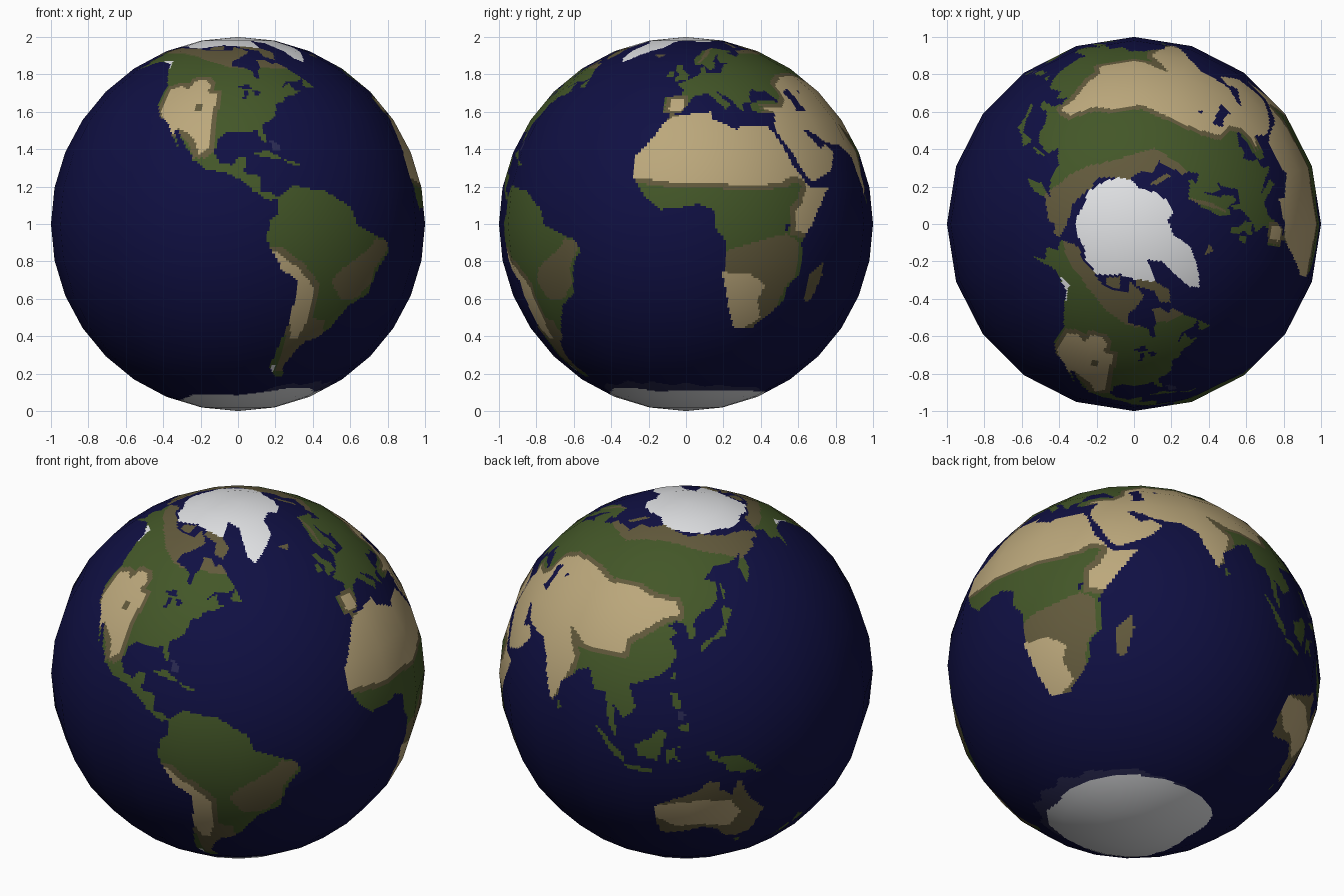
import bpy, math

# Faceted 20 x 16 ball; every facet is cut into a fine grid so the map can be painted face by face
SEGS, RINGS, SU, SV = 20, 16, 20, 16
COLS, ROWS = SEGS * SU, RINGS * SV
OCEAN, SHALLOW, FOREST, SCRUB, DESERT, ICE = range(6)
PALETTE = [("ocean navy", (0.005, 0.005, 0.056)), ("shallow sea", (0.023, 0.023, 0.085)),
           ("forest green", (0.056, 0.094, 0.021)), ("scrub brown", (0.122, 0.101, 0.045)),
           ("desert tan", (0.50, 0.39, 0.20)), ("ice white", (0.80, 0.81, 0.83))]
LAND = (FOREST, SCRUB, DESERT)
grid = [[OCEAN] * COLS for _ in range(ROWS)]


def paint(colour, pts, over=None):
    """Fill a (longitude, latitude) outline on the grid, optionally only over given colours."""
    for j in range(ROWS):
        lat = -90 + (j + 0.5) * 180 / ROWS
        xs = sorted(x0 + (lat - y0) * (x1 - x0) / (y1 - y0)
                    for (x0, y0), (x1, y1) in zip(pts, pts[1:] + pts[:1]) if (y0 > lat) != (y1 > lat))
        for a, b in zip(xs[::2], xs[1::2]):
            lo = max(0, math.ceil((a + 180) * COLS / 360 - 0.5))
            hi = min(COLS, math.ceil((b + 180) * COLS / 360 - 0.5))
            for i in range(lo, hi):
                if over is None or grid[j][i] in over:
                    grid[j][i] = colour


# North America
paint(FOREST, [(-168, 66), (-162, 70), (-156, 71), (-141, 70), (-128, 70), (-115, 68), (-95, 68), (-94, 72),
               (-85, 69), (-82, 67), (-87, 64), (-94, 61), (-94, 58), (-88, 57), (-82, 55), (-82, 52), (-79, 51),
               (-79, 55), (-77, 57), (-78, 62), (-73, 62), (-69, 59), (-65, 60), (-61, 56), (-56, 52), (-60, 50),
               (-66, 50), (-70, 47), (-65, 49), (-64, 46), (-60, 46), (-66, 43.5), (-70, 43), (-70, 41.5),
               (-74, 40.5), (-76, 35), (-81, 32), (-80, 25.5), (-82, 27), (-83, 30), (-89, 29.5), (-94, 29.5),
               (-97, 27.5), (-98, 22), (-106, 22), (-112, 30), (-114, 31), (-110, 23), (-115, 30), (-117, 33),
               (-121, 35), (-124, 40), (-124, 48), (-130, 54), (-135, 59), (-145, 60.5), (-152, 60), (-158, 57),
               (-163, 55), (-158, 59), (-165, 61), (-161, 64.5)])
# Central and South America
paint(FOREST, [(-106, 22.5), (-98, 22.5), (-96, 19), (-92, 18.5), (-90, 21), (-87, 21), (-88, 16), (-83, 15),
               (-83, 10), (-79, 9.5), (-77, 8), (-80, 7.3), (-85, 10), (-88, 13), (-94, 16), (-100, 17), (-105, 20)])
paint(FOREST, [(-77, 8.5), (-72, 12), (-68, 11), (-62, 10.5), (-52, 5), (-50, 0), (-44, -2.5), (-37, -5),
               (-35, -8), (-39, -14), (-41, -22), (-48, -26), (-54, -34), (-58, -38), (-62, -39), (-65, -43),
               (-68, -50), (-65, -55), (-70, -55), (-75, -50), (-73, -40), (-71, -30), (-70, -18), (-76, -14),
               (-81, -5), (-80, 1), (-77, 4), (-78, 8)])
# Africa
paint(FOREST, [(-17, 21), (-17, 14.5), (-13, 8.5), (-8, 4.5), (-2, 5), (4, 6.3), (9, 4), (9, -1), (13, -6),
               (12, -16), (15, -27), (18, -34), (25, -34), (32, -28), (35, -24), (35, -20), (40, -15), (39, -6),
               (43, 0), (51, 11), (43, 11.5), (37, 19), (33, 29.5), (31, 31.5), (20, 32), (19, 30), (15, 32),
               (10, 34), (10, 37), (0, 36), (-6, 35.5), (-10, 30)])
# Europe
paint(FOREST, [(-9, 37), (-9, 43), (-2, 43.5), (-1, 46), (-4.5, 48.5), (2, 51), (8, 54), (8, 57), (10.5, 57.5),
               (11, 54), (19, 54.5), (21, 57), (24, 59), (30, 60), (22, 60), (22, 63), (25, 65.5), (21, 64),
               (17, 61), (18, 59.5), (16, 56.5), (13, 55.5), (10, 59), (6, 58), (5, 62), (14, 68), (25, 71),
               (40, 67.5), (33, 66.5), (38, 64), (45, 66), (45, 42), (41, 42), (37, 45.5), (33, 45), (31, 46.5),
               (28, 43.5), (28, 41), (24, 40.5), (23, 37), (20, 40), (19, 42), (13, 45.5), (18, 40), (16, 38),
               (12, 42), (9, 44.5), (3, 43), (0, 39), (-2, 36.7), (-6, 36)])
# Northern Asia, with its tip beyond the date line
paint(FOREST, [(44, 66), (45, 68), (60, 69), (68, 68.5), (70, 73), (80, 73), (104, 77.5), (113, 74), (130, 71.5),
               (140, 72.5), (160, 70), (180, 69), (180, 65), (178, 62.5), (163, 60), (162, 56), (157, 51),
               (156, 57), (163, 62), (155, 59.5), (142, 59), (135, 54.5), (141, 53), (139, 47), (135, 44), (44, 44)])
paint(FOREST, [(-180, 69), (-170, 66), (-173, 64), (-180, 65)])
# Southern Asia
paint(FOREST, [(44, 45), (136, 45), (131, 43), (128, 40), (129, 36), (126, 35), (125, 39.5), (121, 40.5),
               (118, 39), (122, 37), (119, 35), (122, 30), (118, 24.5), (110, 21), (106, 20), (109, 13), (105, 9),
               (101, 13), (103, 2), (100, 6), (98, 16), (94, 16), (91, 22.5), (87, 21), (80, 15), (80, 11),
               (77.5, 8), (73, 17), (72, 21), (67, 25), (57, 26), (50, 30), (48, 30), (52, 24), (56, 25.5),
               (59.5, 22.5), (55, 17), (45, 13), (42.5, 15), (39, 21), (35, 28), (34, 31), (36, 36.5), (30, 36.5),
               (27, 37.5), (27, 40), (29, 41), (36, 41.5), (41, 41)])
# Australia
paint(SCRUB, [(114, -22), (122, -18), (129, -15), (132, -11.5), (136, -12), (136, -15), (140, -17.5), (142, -11),
              (146, -19), (153, -26), (150, -37), (145, -38.5), (140, -37.5), (137, -33.5), (131, -31.5),
              (124, -33.5), (118, -35), (115, -34)])

# Islands
for island in (
        [(-5, 50), (1, 51), (1.5, 53), (-2, 56), (-2, 58), (-5, 58.5), (-5, 55), (-3, 53.5), (-5, 52)],
        [(-10, 52), (-6, 52), (-6, 55), (-9, 54.5)],
        [(130, 33), (136, 35.5), (140, 39), (141, 45), (145, 43.5), (142, 40), (140, 35.5), (135, 34), (131, 31)]):
    paint(FOREST, island)
for island in (
        [(142, 46), (142, 54), (144, 50)], [(120, 23), (121.5, 25), (121, 22)],
        [(120, 18), (122, 18), (124, 13), (121, 14)], [(122, 7), (126, 9.5), (126, 6)],
        [(80, 9.5), (82, 7), (80, 6)], [(95, 5.5), (104, -2), (106, -6), (102, -4)],
        [(105, -6), (114, -7), (115, -8.7), (106, -7.7)], [(-59, 47.6), (-56, 51.5), (-53, 47)]):
    paint(FOREST, island)
for island in (
        [(109, 1), (113, 3), (117, 7), (119, 5), (117.5, 1), (116, -4), (110, -2.5)],
        [(119, -5), (119, 0), (125, 1.7), (121, 0), (123, -4), (121, -2.5)],
        [(131, -1), (134, -1), (135, -3.3), (141, -2.6), (146, -6), (150, -10.5), (146, -8.5), (143, -9),
         (138, -8), (137, -5), (133, -4)]):
    paint(FOREST, island)
for island in (
        [(173, -35), (178, -38), (175, -41.5), (174, -39)], [(172.5, -40.7), (174, -42), (169, -46.5), (166.5, -46)],
        [(145, -41), (148, -41), (147, -43.5)], [(-85, 22), (-80, 23.2), (-74, 20), (-78, 20.5)],
        [(-74, 19.7), (-69, 19), (-71, 17.8)]):
    paint(FOREST, island)
for island in (
        [(44, -16), (49, -12), (50, -16), (47, -25), (44, -24)], [(-24, 65.5), (-14, 65.5), (-19, 63.3)],
        [(-88, 73), (-70, 71), (-62, 66.5), (-65, 62), (-72, 64), (-73, 68), (-88, 70.5)],
        [(-117, 71), (-105, 73), (-102, 69), (-115, 69)], [(52, 71), (57, 71), (68, 76.5), (60, 76)]):
    paint(SCRUB, island)

# Tundra and savanna
paint(SCRUB, [(-170, 67), (-150, 66), (-135, 66), (-120, 64), (-105, 60), (-94, 57), (-85, 56), (-79, 57),
              (-70, 56.5), (-60, 56), (-60, 76), (-170, 76)], LAND)
paint(SCRUB, [(40, 66.5), (60, 66), (75, 65), (90, 68), (106, 69), (120, 68), (137, 65), (150, 63), (160, 60),
              (180, 60), (180, 80), (40, 80)], LAND)
paint(SCRUB, [(-180, 60), (-168, 60), (-168, 70), (-180, 70)], LAND)
paint(SCRUB, [(7, 60), (9, 60), (20, 68), (26, 71), (18, 69.5)], LAND)
paint(SCRUB, [(-35, -5), (-41, -4.5), (-45, -8), (-55, -14), (-58, -18), (-53, -24), (-46, -23.5), (-41, -19),
              (-40, -13), (-36, -8)], LAND)
paint(SCRUB, [(-71, -37), (-66, -30), (-57, -31), (-55, -40), (-64, -52), (-71, -52)], LAND)
paint(SCRUB, [(10, -9), (24, -5), (33, -3), (38, -6), (38, -16), (34, -20), (33, -30), (26, -36), (10, -36)], LAND)

# Deserts and steppe
paint(DESERT, [(-121, 36), (-122, 46), (-117, 48), (-113, 46), (-111, 50), (-106, 51), (-102, 48), (-104, 45),
               (-99, 44), (-100, 33), (-100, 24), (-103, 22), (-106, 28), (-112, 31), (-115, 28), (-118, 33)], LAND)
paint(SCRUB, [(-107, 37), (-107, 40), (-104, 40), (-104, 37)], LAND)
paint(DESERT, [(-79, -8), (-70, -14), (-64, -20), (-64, -31), (-66, -38), (-69, -38), (-72, -28), (-74, -18),
               (-78, -13)], LAND)
paint(DESERT, [(-18, 14.5), (-5, 13), (10, 12.5), (20, 12), (31, 12.5), (36, 15), (40, 14), (42, 12), (39, 6),
               (36, 4), (36, -2), (41, -3), (52, 10), (52, 13), (44, 12), (38, 20), (34, 30), (32, 33), (10, 38),
               (0, 36.5), (-6, 34.5), (-18, 28)], LAND)
paint(DESERT, [(11, -15), (21, -15.5), (27, -19), (25, -24), (27.5, -30), (22, -34), (17, -35)], LAND)
paint(DESERT, [(34, 33), (36, 37), (31, 39), (42, 39), (46, 42), (46, 48), (55, 52), (71, 53), (85, 50), (99, 51),
               (110, 48), (120, 47), (123, 43), (115, 41), (108, 37), (103, 34), (102, 29), (93, 28.5), (87, 28.5),
               (77, 33), (80, 28), (84, 24), (82, 18), (78, 9), (72, 10), (60, 12), (44, 12.4), (42, 15),
               (38, 21), (34.5, 28)], LAND)
paint(DESERT, [(-7, 38), (-6, 42), (-1, 42), (-1, 38), (-4, 37)], LAND)
paint(DESERT, [(113, -22), (122, -20), (130, -19), (140, -20), (144, -25), (141, -32), (135, -31), (128, -30),
               (121, -31), (114, -27)], LAND)

# Inland seas and lakes
for lake in ([(47, 45), (52, 46.5), (53, 42), (54, 37), (49, 37.5), (50, 41)], [(58, 46), (61, 46), (59, 44)],
             [(-92, 47), (-85, 48.7), (-84, 46.5)], [(-88, 42), (-87, 46), (-85.5, 46), (-86.3, 42)],
             [(-84, 46), (-80, 45), (-82, 43)], [(32, 0), (34, 0), (33, -2.5)]):
    paint(OCEAN, lake)

# Scrub belt: forest faces that border a desert
belt = [(j, i) for j in range(2, ROWS - 2) for i in range(COLS) if grid[j][i] == FOREST
        and any(grid[j + dj][(i + di) % COLS] == DESERT for dj in (-2, 0, 2) for di in (-2, 0, 2))]
for j, i in belt:
    grid[j][i] = SCRUB

# Shallow banks and ice caps
paint(SHALLOW, [(-79, 27), (-76, 25.5), (-75, 23), (-78, 23.5)])
paint(SHALLOW, [(122, 13), (125, 12), (124, 9.5), (122.5, 10)])
paint(SHALLOW, [(-75, -66), (-66, -61), (-55, -58.5), (-48, -60), (-35, -57), (-28, -59), (-20, -57.5), (-8, -60),
                (0, -58), (12, -61), (20, -59.5), (35, -61.5), (50, -61), (65, -63.5), (90, -64), (90, -70)])
paint(ICE, [(-180, -72), (-150, -70), (-125, -66), (-90, -66.5), (-72, -64.5), (-55, -62), (-35, -62), (-20, -64),
            (0, -63), (25, -63.5), (45, -63), (60, -64), (90, -64.5), (135, -64.5), (150, -68), (165, -72),
            (180, -72), (180, -90), (-180, -90)])
paint(ICE, [(-180, 72), (-171, 71.7), (-156, 72.8), (-142, 71), (-126, 70.5), (-106, 73.6), (-86, 72.5),
            (-69, 70.6), (-70, 78.4), (-53, 75.5), (-50, 67.5), (-48.6, 63), (-44, 60.5), (-35, 65.4), (-22, 71),
            (-16, 77.4), (6, 79.6), (18, 77), (37, 77.6), (66, 78.6), (84, 78.4), (95, 76), (108, 74.8),
            (129, 73.5), (146, 72.4), (160, 73.3), (173, 71.8), (180, 72), (180, 90), (-180, 90)])
paint(ICE, [(-146, 61.5), (-137, 61.5), (-131, 56), (-136, 58.5)], LAND)
paint(ICE, [(-74, -49), (-72, -49), (-72, -53), (-74, -52)], LAND)


# Globe mesh: grid points lie on the flat facets of the coarse ball
def facet_point(i, j):
    s, fu = divmod(i, SU)
    r, fv = divmod(j, SV)
    mix = lambda f, step, n, g: g(f * step) * (1 - n) + g((f + 1) * step) * n
    rad = mix(r, math.pi / RINGS, fv / SV, math.sin)
    z = -mix(r, math.pi / RINGS, fv / SV, math.cos)
    x = -mix(s, math.tau / SEGS, fu / SU, math.cos)
    y = -mix(s, math.tau / SEGS, fu / SU, math.sin)
    return rad * x, rad * y, 1 + z


verts = [facet_point(i, j) for j in range(1, ROWS) for i in range(COLS)] + [(0, 0, 0), (0, 0, 2)]
south, north = len(verts) - 2, len(verts) - 1
faces, slots = [], []
for j in range(ROWS):
    for i in range(COLS):
        k = (i + 1) % COLS
        lo, hi = (j - 1) * COLS, j * COLS
        if j == 0:
            faces.append((south, hi + k, hi + i))
        elif j == ROWS - 1:
            faces.append((lo + i, lo + k, north))
        else:
            faces.append((lo + i, lo + k, hi + k, hi + i))
        slots.append(grid[j][i])

mesh = bpy.data.meshes.new("globe")
mesh.from_pydata(verts, [], faces)
for name, rgb in PALETTE:
    mat = bpy.data.materials.new(name)
    mat.diffuse_color = (*rgb, 1)
    mesh.materials.append(mat)
mesh.polygons.foreach_set("material_index", slots)
mesh.polygons.foreach_set("use_smooth", [True] * len(faces))
mesh.update()
# Round shading across the facets
mesh.normals_split_custom_set_from_vertices([(x, y, z - 1) for x, y, z in verts])
globe = bpy.data.objects.new("globe", mesh)
bpy.context.collection.objects.link(globe)
